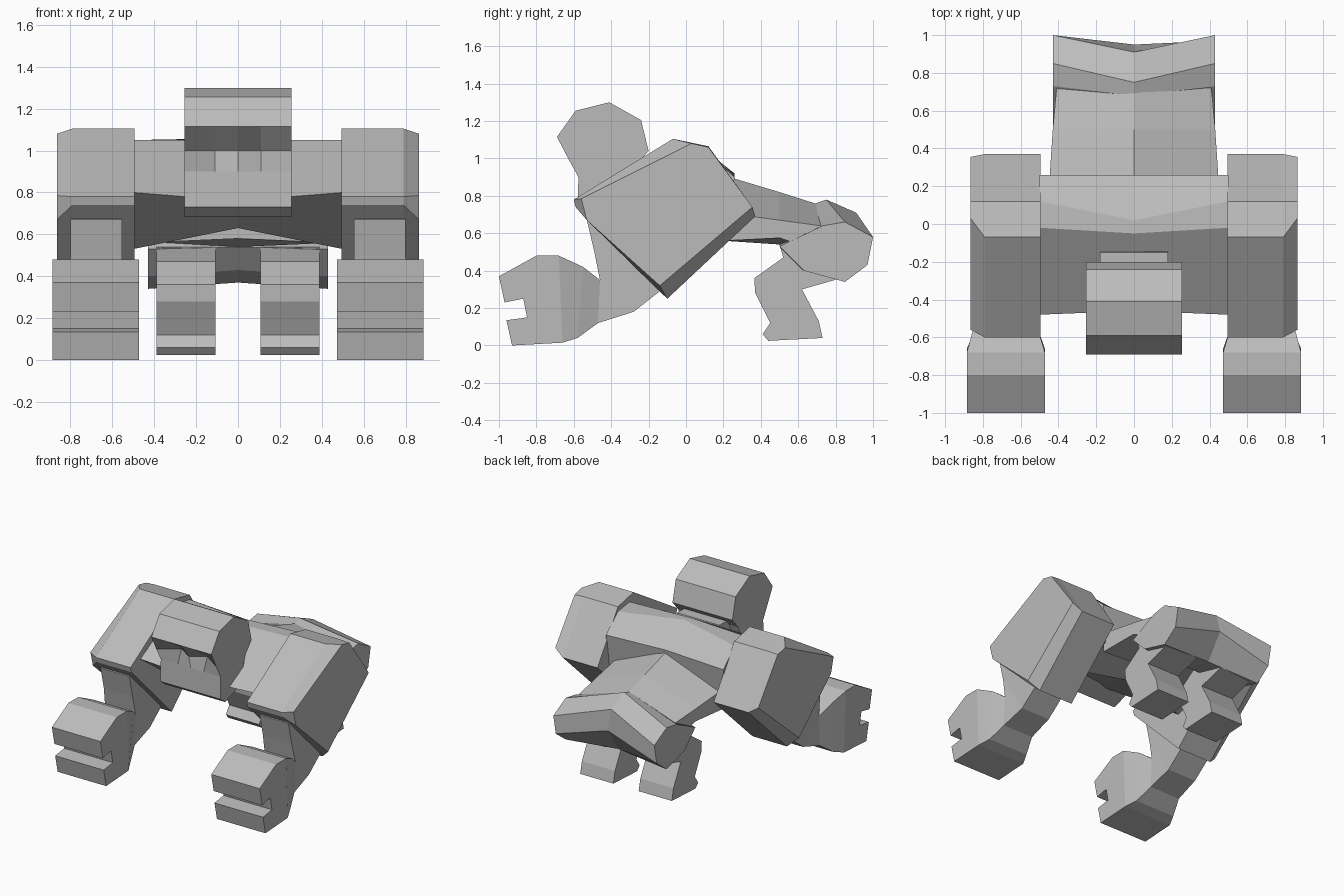
import bpy
import bmesh

cube = bpy.data.objects.get("Cube")
if cube:
    bpy.data.objects.remove(cube)

grey = bpy.data.materials.new("stone grey")
grey.use_nodes = True
colour = (0.5, 0.5, 0.5, 1)
grey.diffuse_color = colour
grey.node_tree.nodes["Principled BSDF"].inputs["Base Color"].default_value = colour


def loft(name, rings):
    """Skin a row of matching point rings and cap both ends."""
    bm = bmesh.new()
    loops = [[bm.verts.new(p) for p in ring] for ring in rings]
    for a, b in zip(loops, loops[1:]):
        for i in range(len(a)):
            j = (i + 1) % len(a)
            bm.faces.new((a[i], a[j], b[j], b[i]))
    bm.faces.new(loops[0])
    bm.faces.new(loops[-1])
    bmesh.ops.recalc_face_normals(bm, faces=bm.faces)
    mesh = bpy.data.meshes.new(name)
    bm.to_mesh(mesh)
    bm.free()
    mesh.materials.append(grey)
    obj = bpy.data.objects.new(name, mesh)
    bpy.context.collection.objects.link(obj)
    return obj


def side_loft(name, stations):
    """Loft side profiles (y, z) placed at successive x stations."""
    return loft(name, [[(x, y, z) for y, z in prof] for x, prof in stations])


def pair(name, rings):
    """Build a left part and its mirrored right twin."""
    loft("left_" + name, rings)
    loft("right_" + name, [[(-x, y, z) for x, y, z in r] for r in rings])


def at(x, prof):
    return [(x, y, z) for y, z in prof]


# Chest: tilted block with a creased centre line
chest_side = [(-.48, .80), (-.02, 1.05), (.12, 1.03), (.26, .90), (.22, .62), (-.1, .53)]
chest_mid = [(-.46, .76), (-.05, 1.05), (.02, 1.06), (.26, .92), (.22, .66), (-.1, .63)]
side_loft("chest", [(-.5, chest_side), (0, chest_mid), (.5, chest_side)])


# Head: faceted prism with two eye hollows beside a nose ridge
def head_profile(dent):
    return [(-.69, 1.115), (-.59, 1.255), (-.41, 1.30), (-.24, 1.205), (-.20, 1.04),
            (-.27, .96), (-.35, .74), (-.52, .685), (-.58, .73), (-.575, .90),
            (-.63 + dent, 1.0)]


side_loft("head", [(x, head_profile(d)) for x, d in
                   ((-.255, 0), (-.11, .1), (0, .03), (.11, .1), (.255, 0))])
neck = [(-.45, .78), (-.3, 1.0), (-.15, 1.0), (-.12, .8)]
side_loft("neck", [(-.18, neck), (.18, neck)])

# Shoulder blocks with chamfered outer faces
shoulder = [(-.60, .78), (-.07, 1.105), (.12, 1.065), (.37, .69), (-.10, .25), (-.59, .74)]
shoulder_outer = [(-.56, .785), (.03, 1.08), (.12, 1.06), (.355, .74), (-.14, .32), (-.53, .67)]
pair("shoulder", [at(.495, shoulder), at(.79, shoulder), at(.865, shoulder_outer)])

# Fists with a notch between thumb and fingers
fist = [(-.68, .48), (-.80, .48), (-1, .37), (-.97, .23), (-.87, .25), (-.85, .15),
        (-.96, .135), (-.93, 0), (-.66, .015)]
pair("fist", [at(.472, fist), at(.885, fist)])

# Forearms: box sections from fist to shoulder (inner x, outer x, top, bottom)
arm = [(.472, .885, (-.68, .48), (-.66, .015)),
       (.51, .85, (-.55, .42), (-.58, .04)),
       (.55, .81, (-.46, .35), (-.47, .12)),
       (.555, .80, (-.49, .50), (-.28, .18)),
       (.555, .80, (-.53, .67), (-.14, .29)),
       (.56, .80, (-.35, .78), (-.05, .45))]
pair("forearm", [[(a, *t), (b, *t), (b, *u), (a, *u)] for a, b, t, u in arm])

# Waist: roof-shaped sections (y, half width, eave, ridge, side bottom, mid bottom)
waist = [(.20, .45, .71, .91, .56, .58), (.50, .43, .67, .82, .575, .54),
         (.72, .41, .64, .75, .50, .50)]
loft("waist", [[(-w, y, e), (0, y, r), (w, y, e), (w, y, s), (0, y, m), (-w, y, s)]
               for y, w, e, r, s, m in waist])

# Pelvis: swept-back ends lower than the middle
hip_mid = [(.68, .755), (.75, .78), (.91, .71), (.95, .56), (.82, .37), (.58, .43), (.5, .54)]
hip_end = [(.73, .64), (.85, .66), (1, .58), (.97, .43), (.85, .34), (.63, .40), (.5, .53)]
side_loft("pelvis", [(-.43, hip_end), (0, hip_mid), (.43, hip_end)])

# Hind legs and feet
leg = [(.50, .54), (.52, .47), (.365, .36), (.37, .28), (.45, .12), (.41, .06), (.44, .025),
       (.73, .04), (.71, .13), (.62, .30), (.83, .36), (.80, .48)]
pair("hind_leg", [at(.108, leg), at(.39, leg)])
